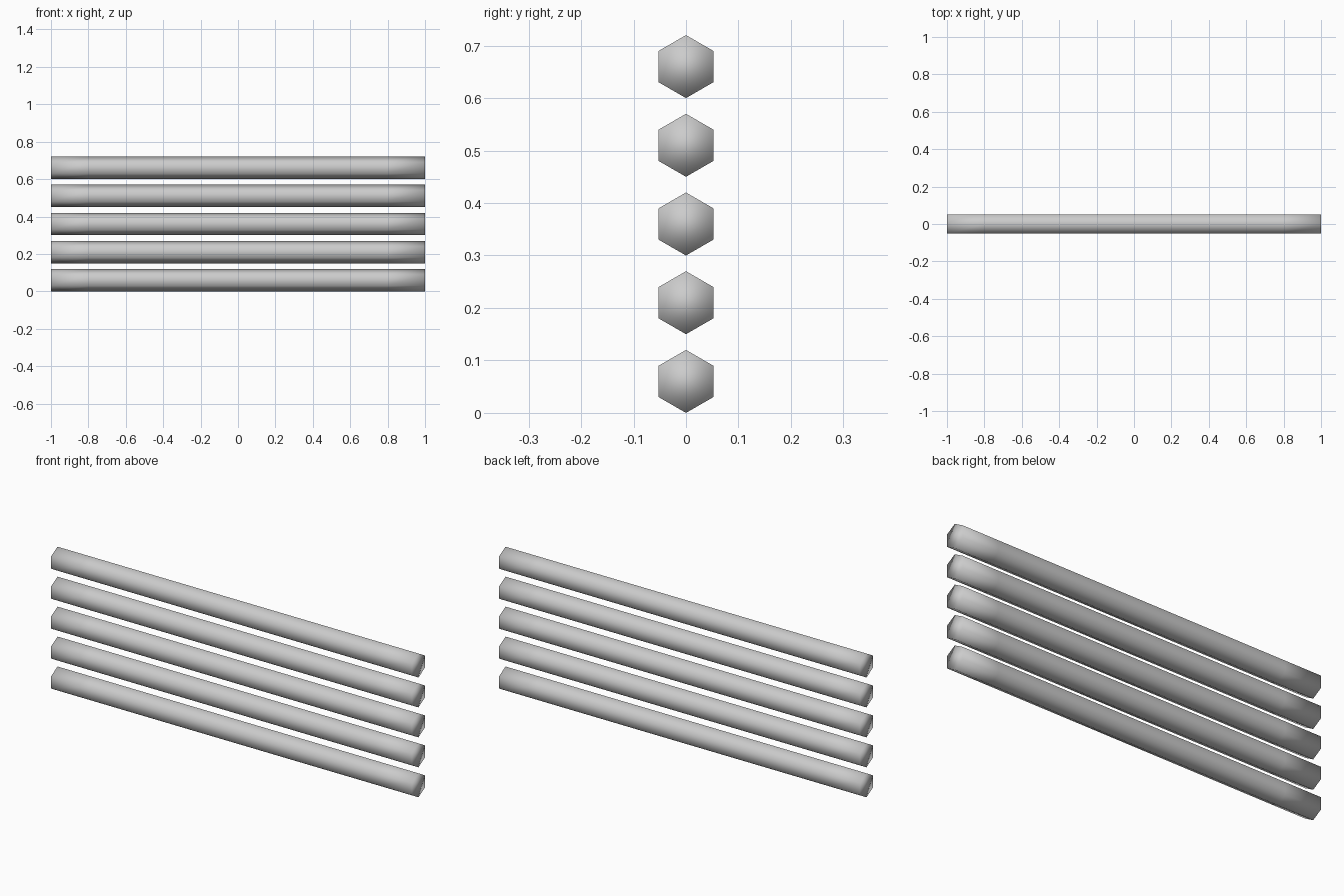
import bpy, bmesh
from math import sin, cos, pi

if "Cube" in bpy.data.objects:
    bpy.data.objects.remove(bpy.data.objects["Cube"])

RADIUS, PITCH, COUNT = 0.06, 0.15, 5
STATIONS = (-1.0, -0.8, 0.8, 1.0)  # ends plus support loops


def hex_bar(name, z):
    """Six-sided bar along x, with an edge pointing straight up."""
    bm = bmesh.new()
    rings = [[bm.verts.new((x, RADIUS * sin(i * pi / 3), RADIUS * cos(i * pi / 3)))
              for i in range(6)] for x in STATIONS]
    for a, b in zip(rings, rings[1:]):
        for i in range(6):
            j = (i + 1) % 6
            bm.faces.new((a[i], a[j], b[j], b[i]))
    bm.faces.new(rings[0])
    bm.faces.new(rings[-1])
    bmesh.ops.recalc_face_normals(bm, faces=bm.faces[:])
    for f in bm.faces:
        f.smooth = True
    mesh = bpy.data.meshes.new(name)
    bm.to_mesh(mesh)
    bm.free()
    obj = bpy.data.objects.new(name, mesh)
    obj.location.z = z
    bpy.context.collection.objects.link(obj)


# Stack of evenly spaced bars
for n in range(COUNT):
    hex_bar(f"bar_{n + 1}", RADIUS + n * PITCH)
